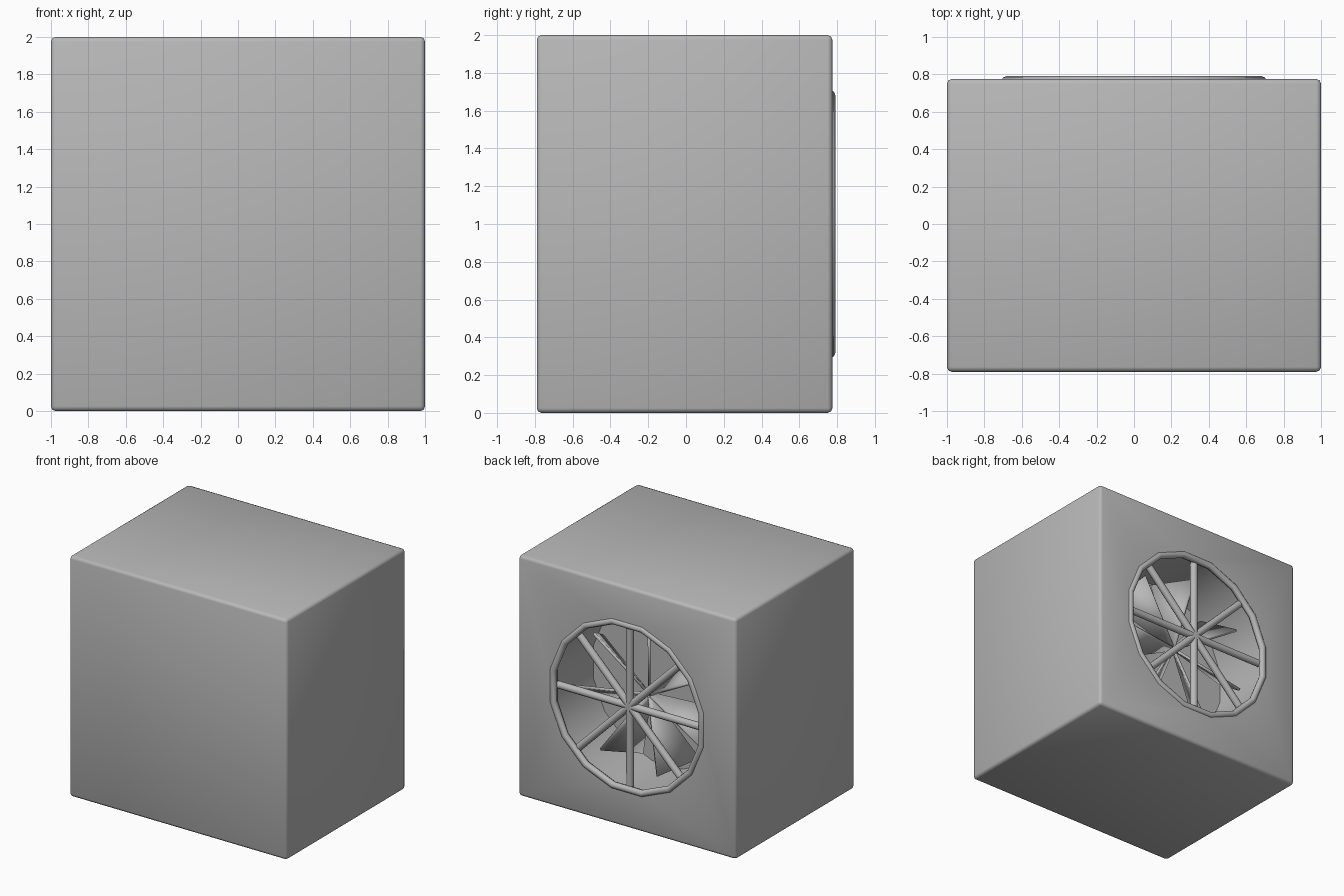
import bpy, math
from mathutils import Vector

if "Cube" in bpy.data.objects:
    bpy.data.objects.remove(bpy.data.objects["Cube"])

FACE_Y = 0.775      # back face of the housing
CZ = 1.0            # fan axis height
SIDES = 16

grey = bpy.data.materials.new("dark_grey")
grey.diffuse_color = (0.48, 0.48, 0.48, 1)
grey.use_nodes = True
grey.node_tree.nodes["Principled BSDF"].inputs["Base Color"].default_value = grey.diffuse_color


def finish(ob, angle=40):
    ob.data.materials.clear()
    ob.data.materials.append(grey)
    bpy.ops.object.select_all(action='DESELECT')
    ob.select_set(True)
    bpy.context.view_layer.objects.active = ob
    bpy.ops.object.shade_smooth_by_angle(angle=math.radians(angle))


def mesh_object(name, verts, faces):
    me = bpy.data.meshes.new(name)
    me.from_pydata(verts, [], faces)
    me.update()
    ob = bpy.data.objects.new(name, me)
    bpy.context.collection.objects.link(ob)
    finish(ob)
    return ob


def radial(a, r, y):
    return Vector((r * math.cos(a), y, CZ + r * math.sin(a)))


# housing box with rounded edges
bpy.ops.mesh.primitive_cube_add(size=1, location=(0, (FACE_Y - 0.79) / 2, 1))
housing = bpy.context.object
housing.name = "housing"
housing.scale = (2, FACE_Y + 0.79, 2)
bpy.ops.object.transform_apply(location=False, rotation=False, scale=True)
bev = housing.modifiers.new("rounded_edges", 'BEVEL')
bev.width, bev.segments = 0.025, 2

# round recess in the back
bpy.ops.mesh.primitive_cylinder_add(vertices=SIDES, radius=0.69, depth=0.8,
                                    location=(0, 0.65, CZ))
cutter = bpy.context.object
cutter.name = "recess_cutter"
cutter.rotation_euler = (math.pi / 2, math.pi / SIDES, 0)
cutter.hide_render = True
cutter.hide_set(True)
cut = housing.modifiers.new("recess", 'BOOLEAN')
cut.operation, cut.object, cut.solver = 'DIFFERENCE', cutter, 'EXACT'
bpy.context.view_layer.objects.active = housing
for m in ("rounded_edges", "recess"):
    bpy.ops.object.modifier_apply(modifier=m)
finish(housing, 50)
bpy.data.objects.remove(cutter)

# rim around the opening
bpy.ops.mesh.primitive_torus_add(major_segments=SIDES, minor_segments=8,
                                 major_radius=0.695, minor_radius=0.028,
                                 location=(0, 0.763, CZ))
rim = bpy.context.object
rim.name = "guard_rim"
rim.rotation_euler = (math.pi / 2, math.pi / SIDES, 0)
finish(rim, 50)

# guard bars crossing the opening
for i in range(4):
    bpy.ops.mesh.primitive_cylinder_add(vertices=10, radius=0.03, depth=1.33,
                                        location=(0, 0.735, CZ))
    bar = bpy.context.object
    bar.name = f"guard_bar_{i + 1}"
    bar.rotation_euler = (0, i * math.pi / 4, 0)
    finish(bar, 50)

# pitched fan blades, wedge shaped and widening outward
BLADES = 7
PITCH = math.radians(55)
for i in range(BLADES):
    a = math.radians(141) + i * math.tau / BLADES
    t = Vector((-math.sin(a), 0, math.cos(a)))
    chord = Vector((0, 1, 0)) * math.sin(PITCH) + t * math.cos(PITCH)
    root, tip = radial(a, 0.02, 0.48), radial(a, 0.6, 0.48)
    pts = [root - chord * 0.02, root + chord * 0.02, tip + chord * 0.18, tip - chord * 0.18]
    blade = mesh_object(f"fan_blade_{i + 1}", pts, [(0, 1, 2, 3)])
    sol = blade.modifiers.new("thickness", 'SOLIDIFY')
    sol.thickness, sol.offset = 0.02, 0
